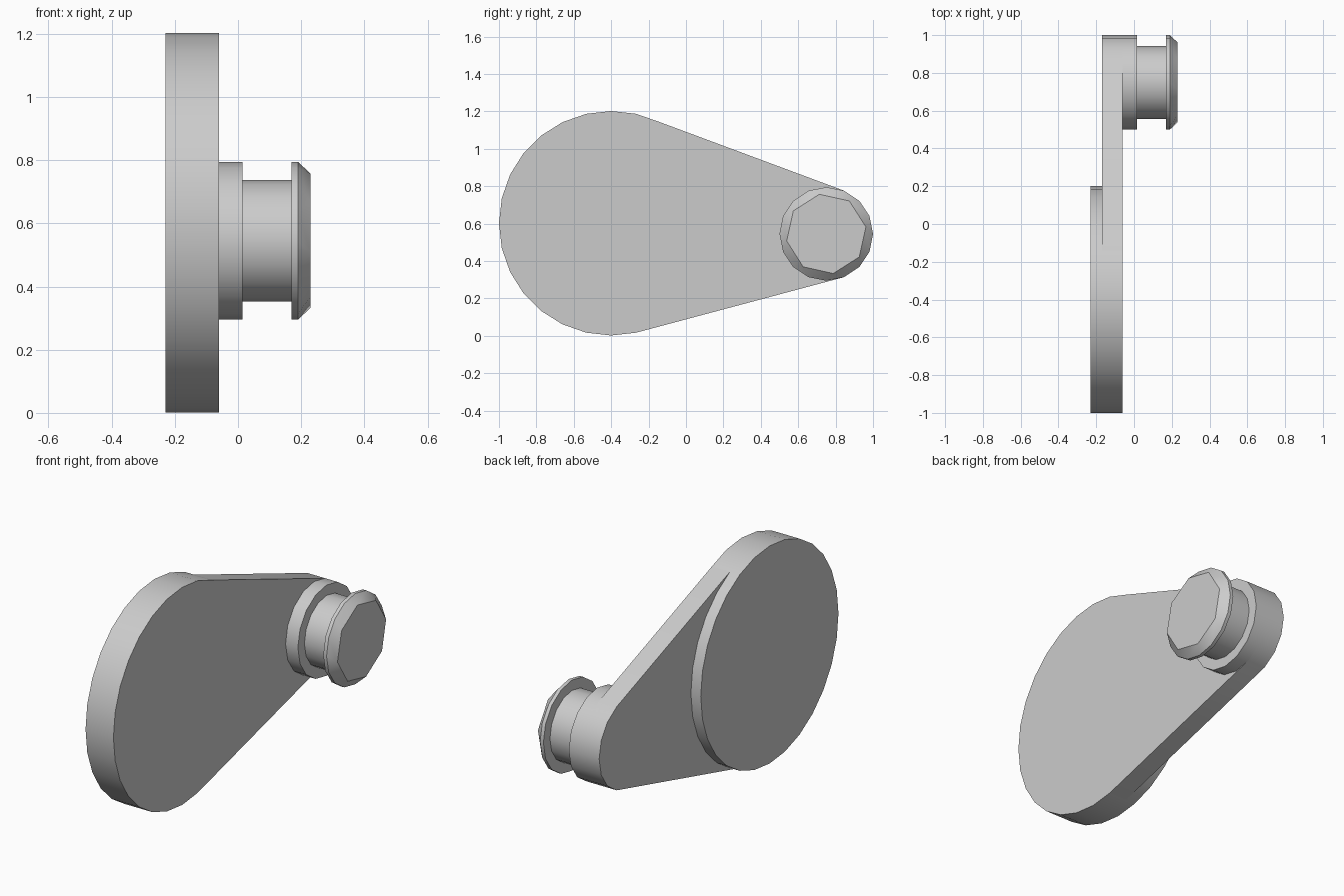
import bpy
import bmesh
import math

cube = bpy.data.objects.get("Cube")
if cube:
    bpy.data.objects.remove(cube)

grey = bpy.data.materials.new("plain grey")
grey.use_nodes = True
COLOUR = (0.6, 0.6, 0.6, 1)
grey.diffuse_color = COLOUR
grey.node_tree.nodes["Principled BSDF"].inputs["Base Color"].default_value = COLOUR

BIG = (-0.4, 0.602)      # centre of the large disc in y, z
PIN = (0.75, 0.545)      # centre of the pin


def ring(x, centre, radius, sides, turn=0.0):
    """Points of a regular polygon facing along x."""
    angles = [math.tau * i / sides + turn for i in range(sides)]
    return [(x, centre[0] + radius * math.cos(a), centre[1] + radius * math.sin(a))
            for a in angles]


def solid(name, *rings):
    """Convex solid wrapped around the given rings."""
    bm = bmesh.new()
    for points in rings:
        for p in points:
            bm.verts.new(p)
    hull = bmesh.ops.convex_hull(bm, input=bm.verts)
    loose = [g for g in hull["geom_interior"] if isinstance(g, bmesh.types.BMVert)]
    bmesh.ops.delete(bm, geom=loose, context="VERTS")
    bmesh.ops.dissolve_limit(bm, angle_limit=0.01, verts=bm.verts, edges=bm.edges)
    bmesh.ops.recalc_face_normals(bm, faces=bm.faces)
    mesh = bpy.data.meshes.new(name)
    bm.to_mesh(mesh)
    bm.free()
    mesh.materials.append(grey)
    obj = bpy.data.objects.new(name, mesh)
    bpy.context.collection.objects.link(obj)
    bpy.ops.object.select_all(action="DESELECT")
    obj.select_set(True)
    bpy.context.view_layer.objects.active = obj
    bpy.ops.object.shade_smooth_by_angle(angle=math.radians(32))
    return obj


def drum(name, x0, x1, centre, radius, sides):
    return solid(name, ring(x0, centre, radius, sides), ring(x1, centre, radius, sides))


# Large disc, standing proud of the arm on the outer side
drum("large_disc", -0.23, -0.06, BIG, 0.6, 28)

# Tapered arm wrapped around the disc and the pin boss
solid("tapered_arm", *[ring(x, c, r, n) for x in (-0.17, -0.06)
                       for c, r, n in ((BIG, 0.6, 28), (PIN, 0.25, 16))])

# Boss, neck and flanged cap of the pin
drum("pin_boss", -0.17, 0.015, PIN, 0.25, 16)
drum("pin_neck", 0.015, 0.175, PIN, 0.193, 16)
solid("pin_cap", ring(0.17, PIN, 0.25, 16), ring(0.19, PIN, 0.25, 16),
      ring(0.23, PIN, 0.215, 8, math.radians(10)))
